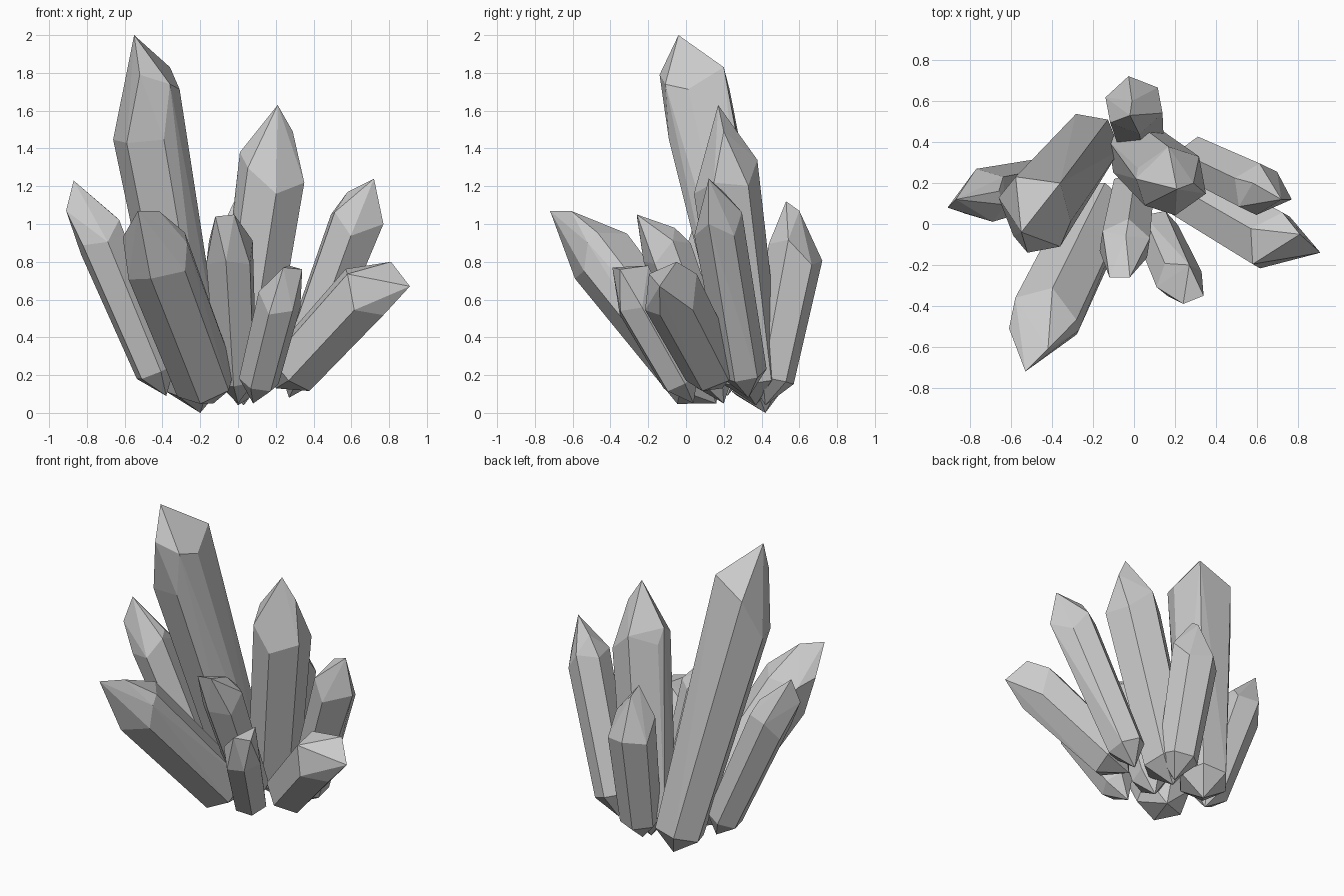
import bpy, bmesh, math
from mathutils import Vector

if "Cube" in bpy.data.objects:
    bpy.data.objects.remove(bpy.data.objects["Cube"])


def crystal(name, base, shoulder, tips, r, twist=0.0, tilt=0.3, foot=0.14, taper=0.85):
    """Six-sided crystal: pointed foot, tapered prism, staggered shoulder, skewed tip."""
    b, s = Vector(base), Vector(shoulder)
    axis = (s - b).normalized()
    # u points along the lean direction, v sideways
    u = Vector((axis.x, axis.y, 0))
    u = (u - axis * u.dot(axis)).normalized()
    v = axis.cross(u)
    pts = [b] + [Vector(t) for t in tips]
    for i in range(6):
        a = math.radians(twist + 60 * i)
        d = u * math.cos(a) + v * math.sin(a)
        pts.append(b + axis * foot + d * r * taper)
        slide = -tilt * math.cos(a) + 0.2 * (-1) ** i
        pts.append(s + d * r + axis * slide * r)
    bm = bmesh.new()
    for p in pts:
        p.z = max(p.z, 0.0)
        bm.verts.new(p)
    bmesh.ops.convex_hull(bm, input=bm.verts)
    loose = [g for g in bm.verts if not g.link_faces]
    bmesh.ops.delete(bm, geom=loose, context='VERTS')
    bmesh.ops.dissolve_limit(bm, angle_limit=math.radians(3), verts=bm.verts, edges=bm.edges)
    bmesh.ops.recalc_face_normals(bm, faces=bm.faces)
    me = bpy.data.meshes.new(name)
    bm.to_mesh(me)
    bm.free()
    ob = bpy.data.objects.new(name, me)
    bpy.context.collection.objects.link(ob)
    return ob


# two tall crystals
crystal("tallest_crystal", (-.20, .42, 0), (-.485, .07, 1.58),
        [(-.55, -.04, 2.0), (-.36, .2, 1.83), (-.52, -.14, 1.79), (-.36, -.11, 1.74)],
        .20, 0, .7, taper=.8)
crystal("tall_right_crystal", (0, .37, .04), (.185, .21, 1.25),
        [(.21, .17, 1.63), (.29, .2, 1.49), (.01, .22, 1.38)], .18, 20, .2, taper=.88)
# outer side crystals
crystal("left_crystal", (-.38, .22, .09), (-.73, .14, .93),
        [(-.87, .12, 1.23), (-.91, .08, 1.07), (-.66, .16, 1.05)], .135, 30, .2)
crystal("right_crystal", (.27, .33, .08), (.605, .17, 1.0),
        [(.72, .12, 1.24), (.77, .12, 1.0), (.58, .2, 1.17)], .135, 0, .2, taper=.9)
crystal("low_right_crystal", (.20, .19, .13), (.67, -.08, .64),
        [(.91, -.14, .67), (.81, -.05, .80), (.81, -.08, .57)], .168, 0, .2, taper=.9)
# front crystals, with short ridge tips
crystal("front_left_crystal", (-.13, .16, .05), (-.43, -.45, .83),
        [(-.53, -.72, 1.07), (-.42, -.61, 1.07), (-.61, -.51, .93), (-.27, -.52, .9)],
        .185, 10, .2, taper=.9)
crystal("front_middle_crystal", (0, .20, .05), (-.045, -.10, .85),
        [(-.12, -.26, 1.04), (-.02, -.26, 1.05), (-.04, -.06, .98)], .135, 0, .2)
crystal("front_small_crystal", (.08, .04, .05), (.22, -.27, .60),
        [(.34, -.35, .76), (.24, -.39, .77), (.27, -.20, .78)], .12, 15, .2, taper=.9)
# back crystal
crystal("back_crystal", (.03, .42, .04), (0, .58, .85),
        [(-.02, .53, 1.12), (-.01, .6, 1.07)], .15, 0, .3)
